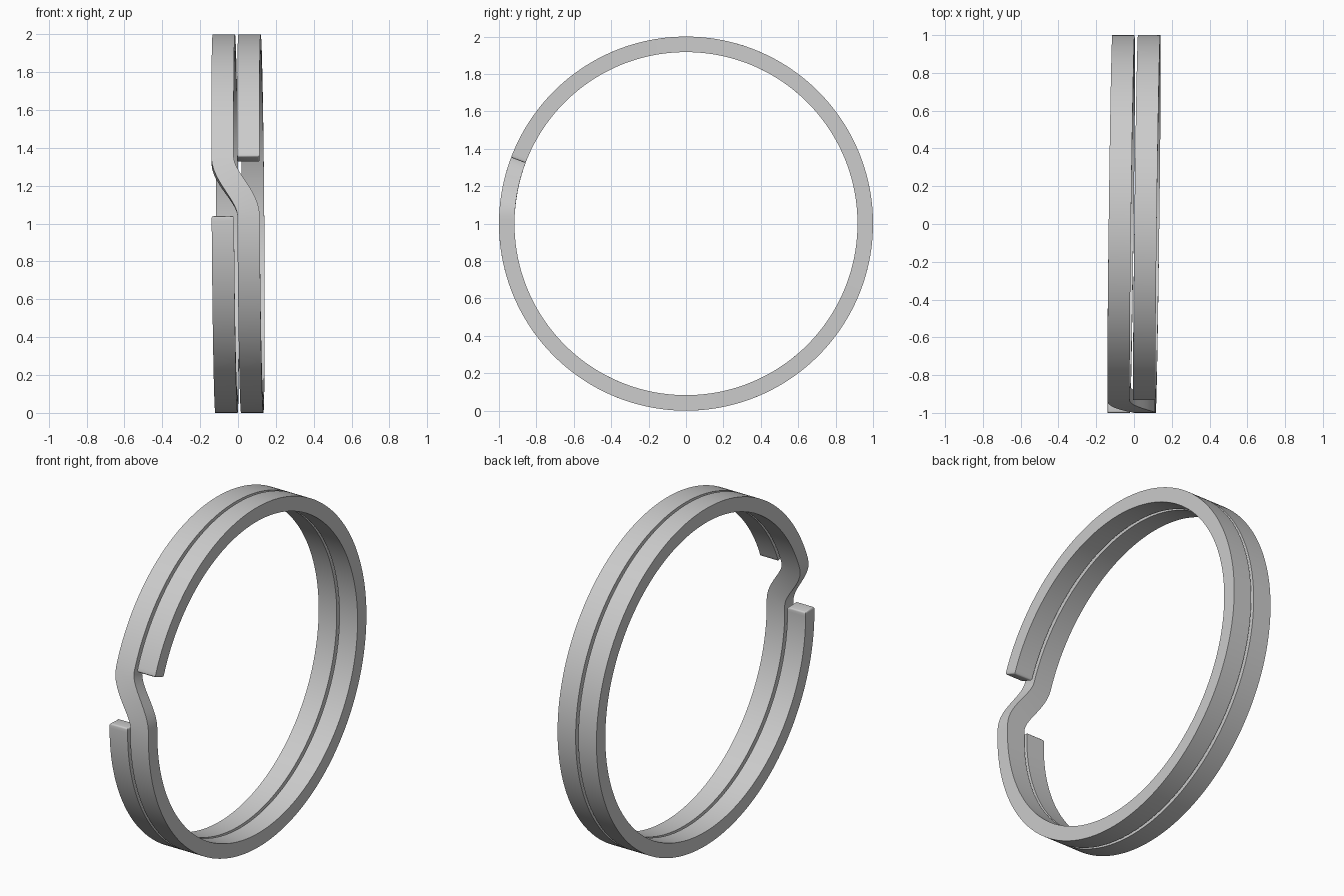
import bpy, bmesh
from math import sin, cos, radians, hypot

if "Cube" in bpy.data.objects:
    bpy.data.objects.remove(bpy.data.objects["Cube"])

R_OUT, R_IN, HALF_W = 1.0, 0.917, 0.059
START, END, STEPS = 20.7, 722.3, 468      # coil angles in degrees, measured up from the front
CROSS_A, CROSS_B = 362.5, 380.5           # where the wire steps over to the other turn


def axis_x(deg):
    """Sideways position of the wire centre along the coil."""
    t = min(max((deg - CROSS_A) / (CROSS_B - CROSS_A), 0), 1)
    s = t * t * (3 - 2 * t)
    a = radians(deg)
    return 0.068 - 0.136 * s - 0.012 * cos(a) - 0.007 * sin(a)


def section(bm, deg):
    """Rectangular section kept square to the path on the ring's cylinder."""
    slope = (axis_x(deg + 0.5) - axis_x(deg - 0.5)) / radians(1)
    n = hypot(1, slope)
    verts = []
    for side, r in ((-1, R_IN), (1, R_IN), (1, R_OUT), (-1, R_OUT)):
        a = radians(deg) - side * HALF_W * slope / n
        x = axis_x(deg) + side * HALF_W / n
        verts.append(bm.verts.new((x, -r * cos(a), 1 + r * sin(a))))
    return verts


# Double-turn flat wire
bm = bmesh.new()
rings = [section(bm, START + (END - START) * i / STEPS) for i in range(STEPS + 1)]
for p, q in zip(rings, rings[1:]):
    for k in range(4):
        j = (k + 1) % 4
        bm.faces.new((p[k], p[j], q[j], q[k]))
caps = [bm.faces.new(rings[0]), bm.faces.new(rings[-1])]
bmesh.ops.recalc_face_normals(bm, faces=bm.faces)

# Softened wire ends
bmesh.ops.bevel(bm, geom=[e for f in caps for e in f.edges], offset=0.01,
                segments=3, profile=0.5, affect='EDGES')

mesh = bpy.data.meshes.new("split_ring")
bm.to_mesh(mesh)
bm.free()
ring = bpy.data.objects.new("split_ring", mesh)
bpy.context.collection.objects.link(ring)
bpy.context.view_layer.objects.active = ring
ring.select_set(True)
bpy.ops.object.shade_smooth_by_angle(angle=radians(35))
